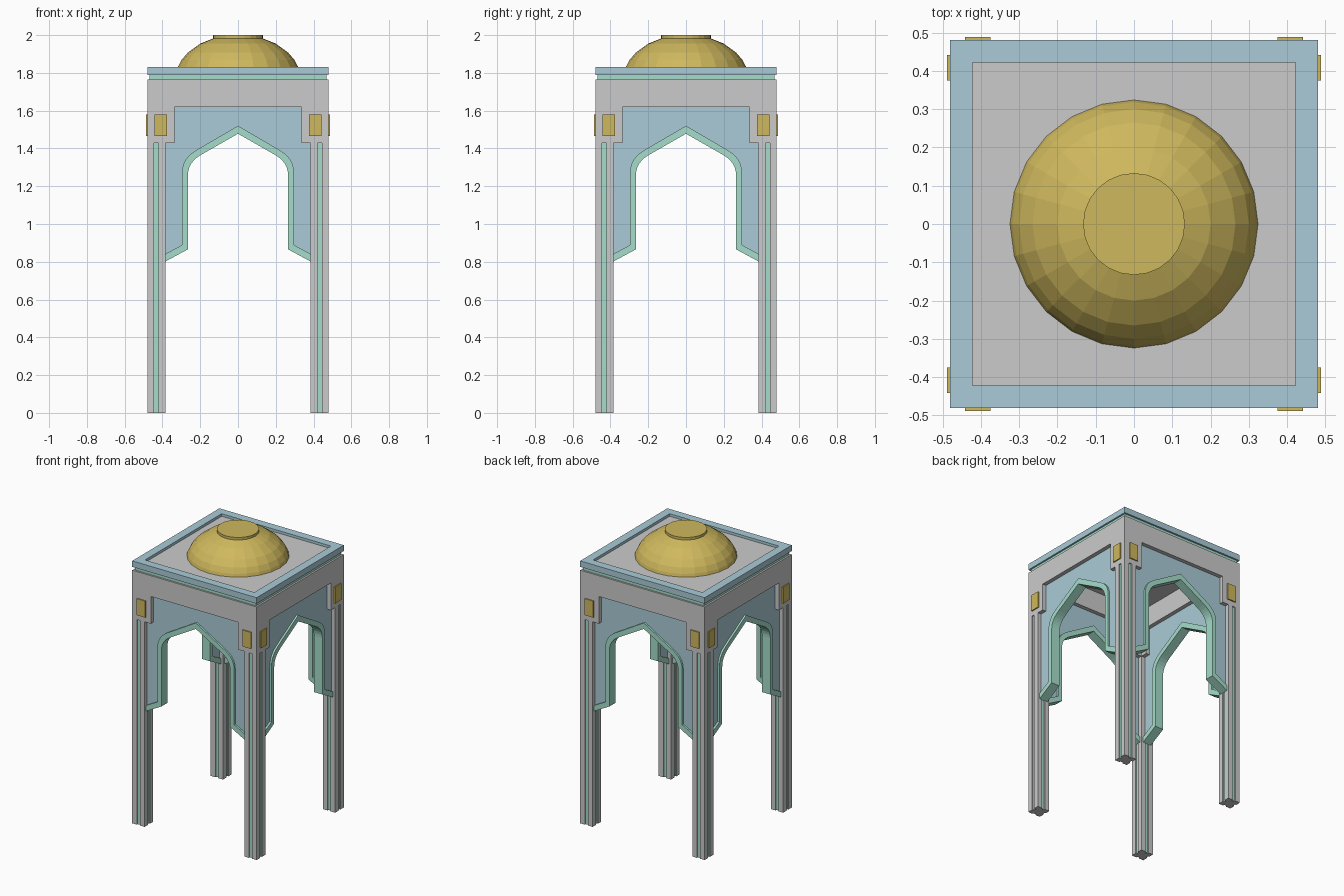
import bpy, bmesh, math
from mathutils import Matrix, Vector

if "Cube" in bpy.data.objects:
    bpy.data.objects.remove(bpy.data.objects["Cube"])


def material(name, rgb):
    m = bpy.data.materials.new(name)
    m.diffuse_color = (*rgb, 1)
    m.use_nodes = True
    m.node_tree.nodes["Principled BSDF"].inputs["Base Color"].default_value = m.diffuse_color
    return m


BLUE = material("pale_blue", (0.40, 0.60, 0.68))
MINT = material("mint", (0.38, 0.72, 0.60))
GOLD = material("gold", (0.62, 0.48, 0.11))


def finish(bm, name, mat=None):
    bmesh.ops.recalc_face_normals(bm, faces=bm.faces)
    me = bpy.data.meshes.new(name)
    bm.to_mesh(me)
    bm.free()
    ob = bpy.data.objects.new(name, me)
    bpy.context.collection.objects.link(ob)
    if mat:
        me.materials.append(mat)
    return ob


def prism(bm, base, offset):
    """Extrude a closed outline of 3D points along an offset."""
    face = bm.faces.new([bm.verts.new(p) for p in base])
    new = bmesh.ops.extrude_face_region(bm, geom=[face], use_keep_orig=True)["geom"]
    bmesh.ops.translate(bm, vec=offset, verts=[v for v in new if isinstance(v, bmesh.types.BMVert)])


def four_sides(name, outlines, y0, y1, mat=None):
    """Front-facing (x, z) outlines given depth, repeated on all four sides."""
    bm = bmesh.new()
    for k in range(4):
        rot = Matrix.Rotation(k * math.pi / 2, 3, 'Z')
        for pts in outlines:
            prism(bm, [rot @ Vector((x, y0, z)) for x, z in pts], rot @ Vector((0, y1 - y0, 0)))
    return finish(bm, name, mat)


def rect(x0, x1, z0, z1):
    return [(x0, z0), (x1, z0), (x1, z1), (x0, z1)]


def square_ring(name, outer, inner, z0, z1, mat):
    bm = bmesh.new()
    for k in range(4):
        rot = Matrix.Rotation(k * math.pi / 2, 3, 'Z')
        strip = [(-outer, -outer), (outer, -outer), (inner, -inner), (-inner, -inner)]
        loops = [[bm.verts.new(rot @ Vector((x, y, z))) for x, y in strip] for z in (z0, z1)]
        bm.faces.new(loops[0])
        bm.faces.new(loops[1])
        for a, b in ((0, 1), (2, 3)):
            bm.faces.new([loops[0][a], loops[0][b], loops[1][b], loops[1][a]])
    bmesh.ops.remove_doubles(bm, verts=bm.verts, dist=1e-5)
    return finish(bm, name, mat)


def arch(x_end, z_end, x_leg, z_leg, spring, shoulder, peak):
    """Half arch from column to peak, mirrored to a full line."""
    a, c = Vector((x_leg, spring)), Vector(shoulder)
    slope = (peak - c.y) / c.x
    b = Vector((x_leg, peak - slope * x_leg))
    half = [(x_end, z_end), (x_leg, z_leg)]
    for i in range(7):
        t = i / 6
        half.append(tuple(a * (1 - t) ** 2 + b * 2 * t * (1 - t) + c * t * t))
    return [(-x, z) for x, z in half] + [(0, peak)] + half[::-1]


# Corner columns, grooved on all faces, with mint inlays
h, g, d = 0.0475, 0.0115, 0.014
quarter = [(-h, -h), (-g, -h), (-g, -h + d), (g, -h + d), (g, -h)]
section = [Matrix.Rotation(k * math.pi / 2, 2) @ Vector(p) for k in range(4) for p in quarter]
cols, inlay = bmesh.new(), bmesh.new()
for sx in (-1, 1):
    for sy in (-1, 1):
        cx, cy = sx * 0.4325, sy * 0.4325
        prism(cols, [(cx + p.x, cy + p.y, 0) for p in section], Vector((0, 0, 1.43)))
        for k in range(4):
            r = Matrix.Rotation(k * math.pi / 2, 2)
            strip = [r @ Vector(p) for p in ((-g, -h + d + .002), (g, -h + d + .002), (g, -h + .008), (-g, -h + .008))]
            prism(inlay, [(cx + p.x, cy + p.y, 0.001) for p in strip], Vector((0, 0, 1.429)))
finish(cols, "corner_columns")
finish(inlay, "column_inlays", MINT)

# Upper walls with stepped corner blocks (pinwheel corners)
wall = [(-.48, 1.43), (-.337, 1.43), (-.337, 1.62), (.337, 1.62), (.337, 1.43),
        (.385, 1.43), (.385, 1.765), (-.48, 1.765)]
four_sides("upper_walls", [wall], -0.48, -0.385)

# Arch trim and recessed panels
lower = arch(0.387, 0.80, 0.265, 0.866, 1.26, (0.196, 1.366), 1.478)
upper = arch(0.387, 0.84, 0.296, 0.889, 1.27, (0.226, 1.388), 1.52)
four_sides("arch_trim", [upper + lower[::-1]], -0.465, -0.40, MINT)
four_sides("arch_panels", [upper + [(.387, 1.625), (-.387, 1.625)]], -0.452, -0.413, BLUE)

# Gold corner plaques
four_sides("gold_plaques", [rect(s * .408 - .033, s * .408 + .033, 1.465, 1.58) for s in (-1, 1)],
           -0.488, -0.475, GOLD)

# Roof: mint band, blue rim, grey deck
square_ring("roof_band", 0.468, 0.415, 1.765, 1.789, MINT)
square_ring("roof_rim", 0.48, 0.422, 1.788, 1.83, BLUE)
bm = bmesh.new()
prism(bm, [(-.423, -.423, 1.763), (.423, -.423, 1.763), (.423, .423, 1.763), (-.423, .423, 1.763)], Vector((0, 0, .049)))
finish(bm, "roof_deck")

# Faceted dome and cap
bm = bmesh.new()
profile = [(.326, 1.805), (.318, 1.832), (.30, 1.867), (.265, 1.908), (.2, 1.955), (.133, 1.982),
           (.133, 2.0)]
rings = [[bm.verts.new((r * math.cos(i * math.pi / 12), r * math.sin(i * math.pi / 12), z)) for i in range(24)]
         for r, z in profile]
for lo, hi in zip(rings, rings[1:]):
    for i in range(24):
        j = (i + 1) % 24
        bm.faces.new([lo[i], lo[j], hi[j], hi[i]])
bm.faces.new(rings[0])
bm.faces.new(rings[-1])
finish(bm, "dome", GOLD)
